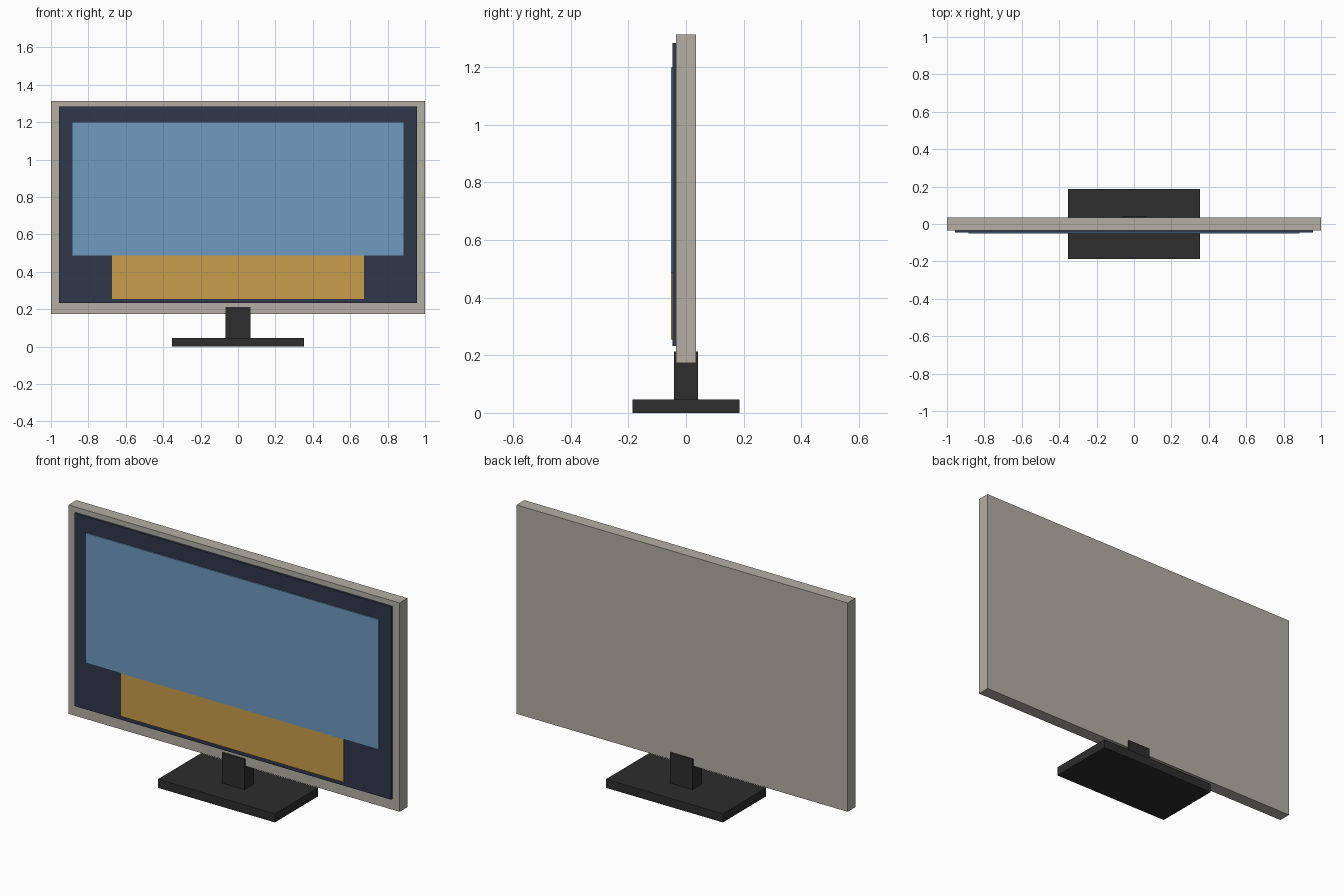
import bpy

cube = bpy.data.objects.get("Cube")
if cube:
    bpy.data.objects.remove(cube, do_unlink=True)


def linear(c):
    c /= 255
    return c / 12.92 if c <= 0.04045 else ((c + 0.055) / 1.055) ** 2.4


def material(name, *rgb):
    mat = bpy.data.materials.new(name)
    mat.use_nodes = True
    colour = [linear(c) for c in rgb] + [1]
    mat.diffuse_color = colour
    mat.node_tree.nodes["Principled BSDF"].inputs["Base Color"].default_value = colour
    return mat


def box(name, mat, half_width, y, z):
    """Box centred on x = 0, spanning the given y and z ranges."""
    bpy.ops.mesh.primitive_cube_add(size=1, location=(0, sum(y) / 2, sum(z) / 2))
    obj = bpy.context.object
    obj.name = name
    obj.scale = (2 * half_width, y[1] - y[0], z[1] - z[0])
    bpy.ops.object.transform_apply(location=False, rotation=False, scale=True)
    obj.data.materials.append(mat)
    return obj


casing = material("warm grey casing", 180, 175, 164)
black = material("black plastic", 45, 45, 45)
navy = material("navy screen", 47, 55, 74)
blue = material("sky blue", 110, 155, 192)
amber = material("amber", 201, 158, 75)

# Stand
box("stand_base", black, 0.353, (-0.186, 0.186), (0, 0.047))
box("stand_neck", black, 0.068, (-0.041, 0.041), (0.047, 0.213))

# Display housing and screen
box("housing", casing, 1.0, (-0.034, 0.034), (0.173, 1.313))
box("screen", navy, 0.956, (-0.046, -0.034), (0.232, 1.284))

# Coloured panels on the screen
box("upper_panel", blue, 0.884, (-0.052, -0.046), (0.488, 1.198))
box("lower_panel", amber, 0.674, (-0.052, -0.046), (0.254, 0.488))
